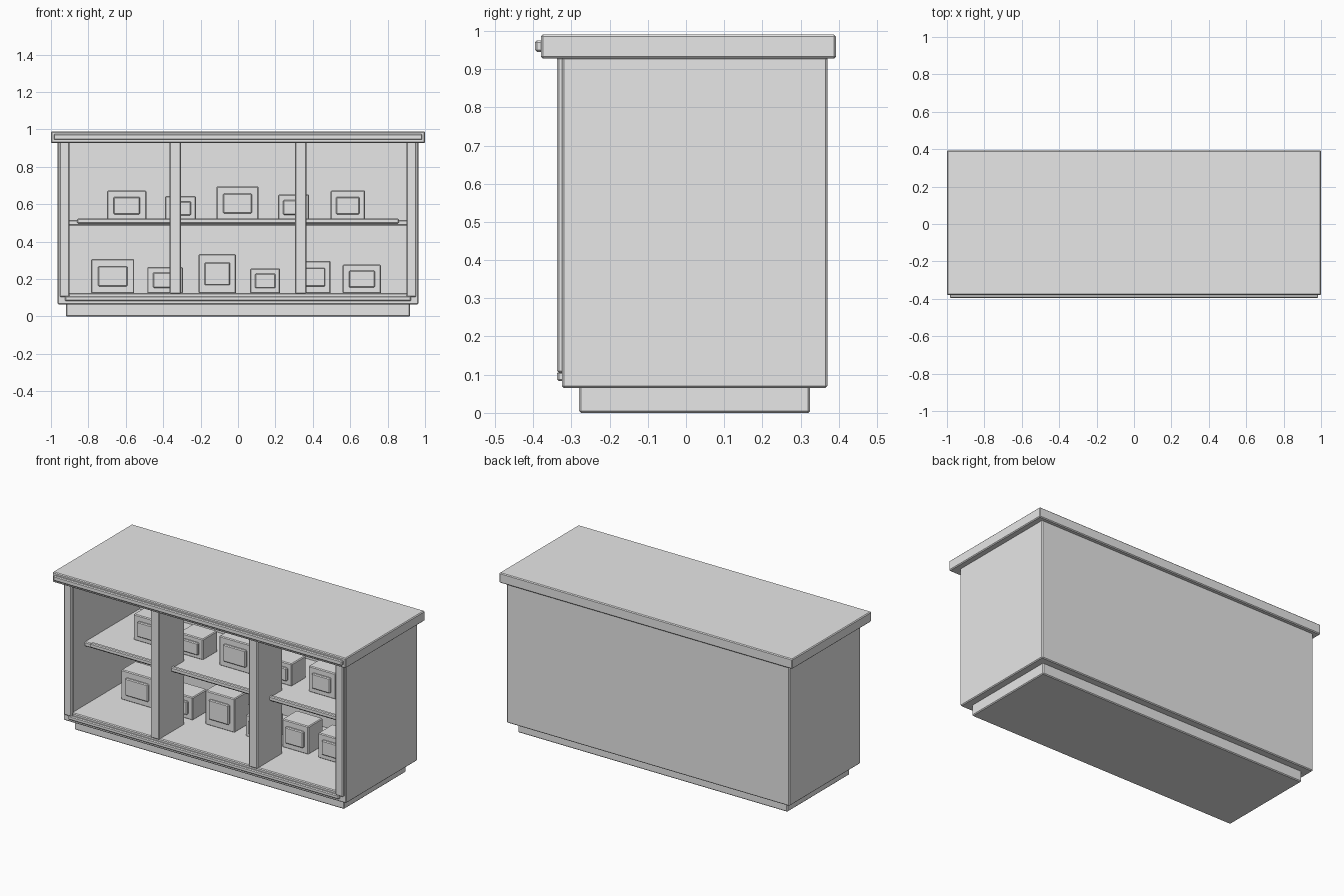
import bpy

cube = bpy.data.objects.get("Cube")
if cube:
    bpy.data.objects.remove(cube, do_unlink=True)

grey = bpy.data.materials.new("plain_grey")
grey.use_nodes = True
grey.diffuse_color = (0.8, 0.8, 0.8, 1)
grey.node_tree.nodes["Principled BSDF"].inputs["Base Color"].default_value = (0.8, 0.8, 0.8, 1)


def block(name, x, y, z, bevel=0.005):
    """Box between (low, high) limits on each axis, with chamfered edges."""
    spans = (x, y, z)
    bpy.ops.mesh.primitive_cube_add(size=1, location=[(a + b) / 2 for a, b in spans])
    obj = bpy.context.object
    obj.name = name
    obj.scale = [b - a for a, b in spans]
    bpy.ops.object.transform_apply(location=False, rotation=False, scale=True)
    obj.data.materials.append(grey)
    mod = obj.modifiers.new("chamfer", "BEVEL")
    mod.width = bevel
    mod.segments = 1
    return obj


# Base and worktop
block("plinth", (-0.92, 0.92), (-0.28, 0.325), (0, 0.07))
block("worktop", (-1, 1), (-0.38, 0.393), (0.928, 0.99))
block("worktop_front_trim", (-0.985, 0.985), (-0.395, -0.375), (0.945, 0.975))

# Open-fronted cabinet body
block("floor_panel", (-0.965, 0.965), (-0.325, 0.37), (0.065, 0.125))
block("back_panel", (-0.964, 0.964), (0.33, 0.37), (0.066, 0.932))
for side, s in (("left", 1), ("right", -1)):
    block(side + "_side_panel", sorted((s * 0.905, s * 0.965)), (-0.325, 0.37), (0.065, 0.932))
    block(side + "_front_post", sorted((s * 0.9, s * 0.953)), (-0.338, -0.315), (0.105, 0.932))
    # Upright between bays
    block(side + "_divider", sorted((s * 0.305, s * 0.365)), (-0.333, -0.085), (0.12, 0.932))
block("front_bottom_rail", (-0.925, 0.925), (-0.338, -0.315), (0.083, 0.108))

# Shelf with a nosing along its front
block("shelf", (-0.91, 0.91), (-0.2, 0.335), (0.487, 0.515))
block("shelf_nosing", (-0.86, 0.86), (-0.215, -0.19), (0.497, 0.524))


def stored_box(name, left, right, base, top):
    front = -0.02
    block(name, (left, right), (front, front + 0.14), (base, top))
    cx, cz = (left + right) / 2, (base + top) / 2
    w, h = (right - left) * 0.34, (top - base) * 0.29
    block(name + "_label", (cx - w, cx + w), (front - 0.014, front + 0.01), (cz - h, cz + h))


# Boxes on each level: left edge, right edge, top
lower = [(-0.785, -0.555, 0.307), (-0.485, -0.295, 0.265), (-0.21, -0.01, 0.333),
         (0.065, 0.225, 0.257), (0.315, 0.495, 0.297), (0.56, 0.765, 0.277)]
upper = [(-0.70, -0.49, 0.673), (-0.39, -0.225, 0.643), (-0.115, 0.11, 0.695),
         (0.215, 0.38, 0.652), (0.495, 0.68, 0.673)]
for level, base, row in (("lower", 0.123, lower), ("upper", 0.513, upper)):
    for i, (left, right, top) in enumerate(row):
        stored_box(f"{level}_box_{i + 1}", left, right, base, top)
